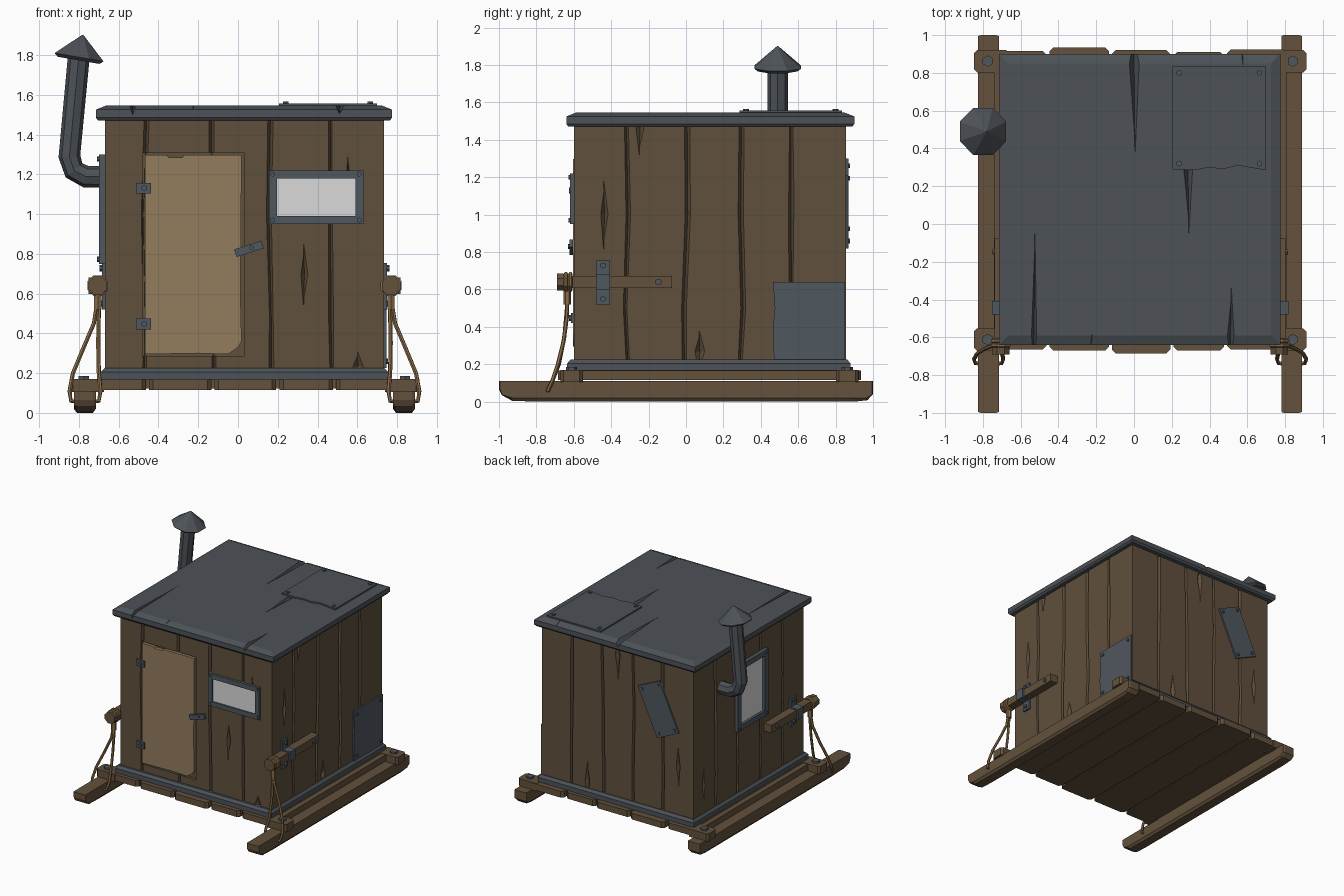
import bpy, bmesh, math, random
from mathutils import Vector, Matrix

if "Cube" in bpy.data.objects:
    bpy.data.objects.remove(bpy.data.objects["Cube"])
random.seed(4)


def material(name, rgb):
    m = bpy.data.materials.new(name)
    m.diffuse_color = (*rgb, 1)
    m.use_nodes = True
    m.node_tree.nodes["Principled BSDF"].inputs["Base Color"].default_value = m.diffuse_color
    return m


WALL = material("dark wall wood", (0.115, 0.080, 0.046))
DOOR = material("light door wood", (0.29, 0.20, 0.11))
SLED = material("sled wood", (0.125, 0.083, 0.045))
METAL = material("roof metal", (0.074, 0.085, 0.096))
PATCH = material("patch metal", (0.078, 0.095, 0.113))
GLASS = material("pale glass", (0.70, 0.70, 0.70))
ROPE = material("rope", (0.25, 0.15, 0.065))

# Each surface maps (across, along, height off the surface) to 3D
front = lambda u, v, h: (u, -0.60 - h, v)
back = lambda u, v, h: (u, 0.855 + h, v)
right = lambda u, v, h: (0.735 + h, u, v)
left = lambda u, v, h: (-0.67 - h, u, v)
top = lambda u, v, h: (u, v, 1.545 + h)
flat = lambda u, v, h: (u, v, h)


def loft(name, rings, mat):
    """Closed solid through rings of equal point count."""
    bm = bmesh.new()
    loops = [[bm.verts.new(p) for p in r] for r in rings]
    n = len(loops[0])
    for a, b in zip(loops, loops[1:]):
        for i in range(n):
            bm.faces.new((a[i], a[(i + 1) % n], b[(i + 1) % n], b[i]))
    bm.faces.new(loops[0])
    bm.faces.new(loops[-1])
    bmesh.ops.recalc_face_normals(bm, faces=bm.faces[:])
    me = bpy.data.meshes.new(name)
    bm.to_mesh(me)
    bm.free()
    ob = bpy.data.objects.new(name, me)
    if mat:
        me.materials.append(mat)
    bpy.context.collection.objects.link(ob)
    return ob


def prism(name, pts, place, h0, h1, mat):
    return loft(name, [[place(u, v, h) for u, v in pts] for h in (h0, h1)], mat)


def rect(u0, u1, v0, v1):
    return [(u0, v0), (u1, v0), (u1, v1), (u0, v1)]


def ngon(u, v, r, n=6):
    return [(u + r * math.cos((i + 0.5) * math.tau / n), v + r * math.sin((i + 0.5) * math.tau / n))
            for i in range(n)]


def rivets(name, place, u0, u1, v0, v1, h, inset=0.03, r=0.014):
    for u in (u0 + inset, u1 - inset):
        for v in (v0 + inset, v1 - inset):
            prism(name, ngon(u, v, r), place, h - 0.005, h + 0.008, PATCH)


def tube(name, pts, r, mat, res=1, closed=False):
    cu = bpy.data.curves.new(name, 'CURVE')
    cu.dimensions = '3D'
    cu.bevel_depth, cu.bevel_resolution, cu.use_fill_caps = r, res, True
    sp = cu.splines.new('POLY')
    sp.points.add(len(pts) - 1)
    for q, p in zip(sp.points, pts):
        q.co = (*p, 1)
    sp.use_cyclic_u = closed
    tmp = bpy.data.objects.new(name, cu)
    bpy.context.collection.objects.link(tmp)
    bpy.context.view_layer.update()
    me = bpy.data.meshes.new_from_object(tmp.evaluated_get(bpy.context.evaluated_depsgraph_get()))
    bpy.data.objects.remove(tmp)
    for p in me.polygons:
        p.use_smooth = False
    me.materials.clear()
    me.materials.append(mat)
    ob = bpy.data.objects.new(name, me)
    bpy.context.collection.objects.link(ob)


def groove(place, stations):
    """V-shaped cutter along v; each station is (u, v, half width, depth)."""
    return loft("groove_cutter", [[place(u - w * 1.3, v, 0.012), place(u + w * 1.3, v, 0.012),
                                   place(u, v, -d)] for u, v, w, d in stations], None)


def cut(ob, cutters):
    for c in cutters:
        c.hide_render = True
        m = ob.modifiers.new("cut", 'BOOLEAN')
        m.operation, m.solver, m.object = 'DIFFERENCE', 'EXACT', c
    bpy.context.view_layer.update()
    me = bpy.data.meshes.new_from_object(ob.evaluated_get(bpy.context.evaluated_depsgraph_get()))
    ob.modifiers.clear()
    ob.data = me
    for c in cutters:
        bpy.data.objects.remove(c)


def crack(place, u, v0, v1, w):
    """Diamond split in a board."""
    m = v0 + (v1 - v0) * 0.52
    return groove(place, [(u, v0, 0.001, 0.001), (u + 0.004, m, w, 0.025), (u, v1, 0.001, 0.001)])


# Cabin walls: one box with plank gaps, splits and a door recess cut in
walls = prism("cabin_walls", rect(-0.67, 0.735, -0.60, 0.855), flat, 0.18, 1.49, WALL)
cutters = [prism("door_recess", rect(-0.48, 0.03, 0.285, 1.31), front, -0.025, 0.05, None)]
for place, seams in ((front, (-0.465, -0.125, 0.16, 0.465)), (back, (-0.39, -0.11, 0.17, 0.46)),
                     (right, (-0.315, 0.0, 0.295, 0.565)), (left, (-0.32, -0.02, 0.28, 0.57))):
    for s in seams:
        cutters.append(groove(place, [(s + random.uniform(-0.012, 0.012), z,
                                       random.uniform(0.009, 0.016), 0.028) for z in (0.1, 0.5, 1.0, 1.6)]))
for place, u, v0, v1, w in ((front, 0.33, 0.53, 0.85, 0.02), (front, 0.55, 1.08, 1.30, 0.01),
                            (front, 0.60, 0.15, 0.31, 0.03), (right, -0.44, 0.81, 1.18, 0.022),
                            (right, 0.07, 0.15, 0.38, 0.03), (right, -0.25, 1.32, 1.60, 0.025),
                            (left, 0.72, 0.3, 0.6, 0.02), (back, 0.31, 0.1, 0.45, 0.025),
                            (back, 0.03, 1.2, 1.6, 0.025), (back, -0.53, 0.45, 0.8, 0.02)):
    cutters.append(crack(place, u, v0, v1, w))
cut(walls, cutters)

# Roof slab with bevelled rim and tears
rings = [[(x, y, z) for x, y in rect(-0.715 + i, 0.775 - i, -0.64 + i, 0.90 - i)]
         for i, z in ((0.012, 1.47), (0, 1.485), (0, 1.525), (0.05, 1.545))]
roof = loft("roof", rings, METAL)
cut(roof, [groove(top, [(u, v0, w, 0.05), (u + 0.005, v1, 0.001, 0.001)]) for u, v0, v1, w in
           ((0.0, 0.95, 0.35, 0.03), (0.285, 0.40, -0.05, 0.03), (-0.53, -0.70, -0.03, 0.016),
            (0.51, -0.70, -0.34, 0.025), (-0.23, -0.72, -0.58, 0.04), (0.57, 0.95, 0.84, 0.02))])
prism("roof_patch", [(0.205, 0.29), (0.32, 0.285), (0.40, 0.30), (0.47, 0.29), (0.55, 0.31), (0.70, 0.285),
                     (0.70, 0.835), (0.205, 0.835)], top, -0.005, 0.012, METAL)
rivets("roof_patch_rivet", top, 0.205, 0.70, 0.285, 0.835, 0.012, 0.035, 0.016)

# Metal skirt around the base
loft("base_trim", [[(x, y, z) for x, y in rect(-0.69 + i, 0.755 - i, -0.635 + i, 0.88 - i)]
                   for i, z in ((0, 0.165), (0, 0.205), (0.018, 0.225))], METAL)

# Floor planks
edges = (-0.75, -0.455, -0.125, 0.20, 0.485, 0.815)
fronts, backs = (-0.665, -0.67, -0.685, -0.67, -0.665), (0.915, 0.935, 0.92, 0.91, 0.925)
for i in range(5):
    a, b = edges[i] + 0.008, edges[i + 1] - 0.008
    f, k = fronts[i], backs[i]
    prism("floor_plank", [(a + 0.02, f), (b - 0.02, f), (b, f + 0.02), (b, k - 0.02), (b - 0.02, k),
                          (a + 0.02, k), (a, k - 0.02), (a, f + 0.02)], flat, 0.115, 0.167, SLED)
prism("floor_core", rect(-0.70, 0.765, -0.62, 0.87), flat, 0.122, 0.17, SLED)

# Door with hinges and turn latch
prism("door", [(-0.468, 0.295), (-0.20, 0.30), (-0.05, 0.295), (0.0, 0.33), (0.018, 0.36), (0.012, 0.6),
               (0.018, 1.298), (-0.27, 1.298), (-0.28, 1.285), (-0.35, 1.285), (-0.36, 1.298),
               (-0.468, 1.298)], front, -0.03, 0.004, DOOR)
for z in (0.447, 1.13):
    prism("door_hinge", rect(-0.512, -0.438, z - 0.027, z + 0.027), front, -0.01, 0.016, PATCH)
    prism("hinge_pin", ngon(-0.472, z, 0.016), front, 0.01, 0.026, PATCH)
ca, sa = math.cos(0.31), math.sin(0.31)
latch = lambda u, v, h: front(0.055 + u * ca - v * sa, 0.825 + u * sa + v * ca, h)
prism("door_latch", rect(-0.072, 0.072, -0.02, 0.02), latch, 0.004, 0.024, PATCH)
prism("latch_pin", ngon(0.015, 0, 0.013), latch, 0.02, 0.032, PATCH)


# Windows
def window(name, place, u0, u1, v0, v1, w, h):
    prism(name + "_glass", rect(u0 + 0.01, u1 - 0.01, v0 + 0.01, v1 - 0.01), place, -0.02, 0.009, GLASS)
    for r in (rect(u0, u1, v0, v0 + w), rect(u0, u1, v1 - w, v1),
              rect(u0, u0 + w, v0 + w, v1 - w), rect(u1 - w, u1, v0 + w, v1 - w)):
        prism(name + "_frame", r, place, -0.02, h, PATCH)
    rivets(name + "_rivet", place, u0, u1, v0, v1, h, w / 2, 0.013)


window("front_window", front, 0.155, 0.63, 0.95, 1.22, 0.04, 0.02)
window("left_window", left, -0.09, 0.31, 0.75, 1.30, 0.045, 0.03)

# Wall patches
prism("side_patch", [(0.47, 0.225), (0.85, 0.225), (0.85, 0.64), (0.465, 0.64), (0.475, 0.5), (0.465, 0.4)],
      right, -0.01, 0.012, PATCH)
rivets("side_patch_rivet", right, 0.47, 0.85, 0.225, 0.64, 0.012, 0.035)
cb, sb = math.cos(0.43), math.sin(0.43)
tilted = lambda u, v, h: back(-0.35 + u * cb + v * sb, 1.06 - u * sb + v * cb, h)
prism("back_patch", rect(-0.11, 0.11, -0.215, 0.215), tilted, -0.01, 0.013, PATCH)
rivets("back_patch_rivet", tilted, -0.11, 0.11, -0.215, 0.215, 0.013)

# Stove pipe with tilted rain cap
tube("stove_pipe", [(-0.65, 0.49, 1.188), (-0.765, 0.49, 1.188), (-0.825, 0.49, 1.22), (-0.848, 0.49, 1.29),
                    (-0.80, 0.49, 1.80)], 0.055, METAL, 2)
M = Matrix.Translation((-0.80, 0.49, 1.785)) @ Matrix.Rotation(0.17, 4, 'Y')
loft("pipe_cap", [[M @ Vector((u, v, z)) for u, v in ngon(0, 0, r, 8)]
                  for r, z in ((0.115, -0.012), (0.135, 0.004), (0.003, 0.118))], METAL)

# Sled parts, mirrored about the cabin's middle
for side in ("right", "left"):
    mx = (lambda x: x) if side == "right" else (lambda x: 0.065 - x)
    along_x = lambda u, v, h: (mx(h), u, v)
    along_y = lambda u, v, h: (mx(u), h, v)
    up = lambda u, v, h: (mx(u), v, h)
    # Runner: side profile with narrowed underside
    prof = [(-1, 0.11), (-1, 0.065), (-0.985, 0.035), (-0.93, 0.005), (-0.8, 0), (0.9, 0), (0.97, 0.008),
            (1, 0.04), (1, 0.11)]
    loft(side + "_runner", [[along_x(y, z, x) for y, z in
                             ([(y * 0.995, max(z, 0.02)) for y, z in prof] if edge else prof)]
                            for x, edge in ((0.78, 1), (0.795, 0), (0.875, 0), (0.89, 1))], SLED)
    # Corner blocks and bolts
    for y in (-0.612, 0.862):
        prism(side + "_corner_block", [(0.74, y - 0.06), (0.895, y - 0.06), (0.912, y - 0.043),
                                       (0.912, y + 0.043), (0.895, y + 0.06), (0.74, y + 0.06)],
              up, 0.105, 0.17, SLED)
        prism(side + "_block_bolt", ngon(0.84, y, 0.03), up, 0.165, 0.186, PATCH)
    # Tow pole with bracket
    prism(side + "_pole", rect(0.73, 0.803, 0.607, 0.672), along_y, -0.66, -0.075, SLED)
    prism(side + "_pole_head", ngon(0.77, 0.64, 0.05, 8), along_y, -0.69, -0.655, SLED)
    prism(side + "_pole_bracket", [(0.725, 0.52), (0.75, 0.52), (0.75, 0.598), (0.818, 0.598), (0.818, 0.682),
                                   (0.75, 0.682), (0.75, 0.755), (0.725, 0.755)], along_y, -0.48, -0.407, PATCH)
    for z in (0.55, 0.728):
        prism(side + "_bracket_rivet", ngon(-0.443, z, 0.016), along_x, 0.745, 0.762, PATCH)
    prism(side + "_pole_bolt", ngon(-0.147, 0.64, 0.018), along_x, 0.79, 0.815, PATCH)
    # Rope: two wraps, a knot, and a loop through the runner
    for y in (-0.642, -0.618):
        tube(side + "_rope_wrap", [along_y(u, v, y) for u, v in ngon(0.77, 0.64, 0.046, 8)], 0.012, ROPE, 1, True)
    prism(side + "_rope_knot", ngon(0.77, -0.635, 0.021), up, 0.52, 0.60, ROPE)
    loop = [(0.775, -0.635, 0.54), (0.79, -0.637, 0.45), (0.845, -0.655, 0.32), (0.895, -0.685, 0.2),
            (0.912, -0.715, 0.11), (0.905, -0.738, 0.06), (0.835, -0.74, 0.055), (0.765, -0.738, 0.06),
            (0.757, -0.715, 0.11), (0.765, -0.68, 0.2), (0.768, -0.65, 0.35), (0.765, -0.635, 0.52)]
    tube(side + "_tow_rope", [(mx(x), y, z) for x, y, z in loop], 0.011, ROPE)
